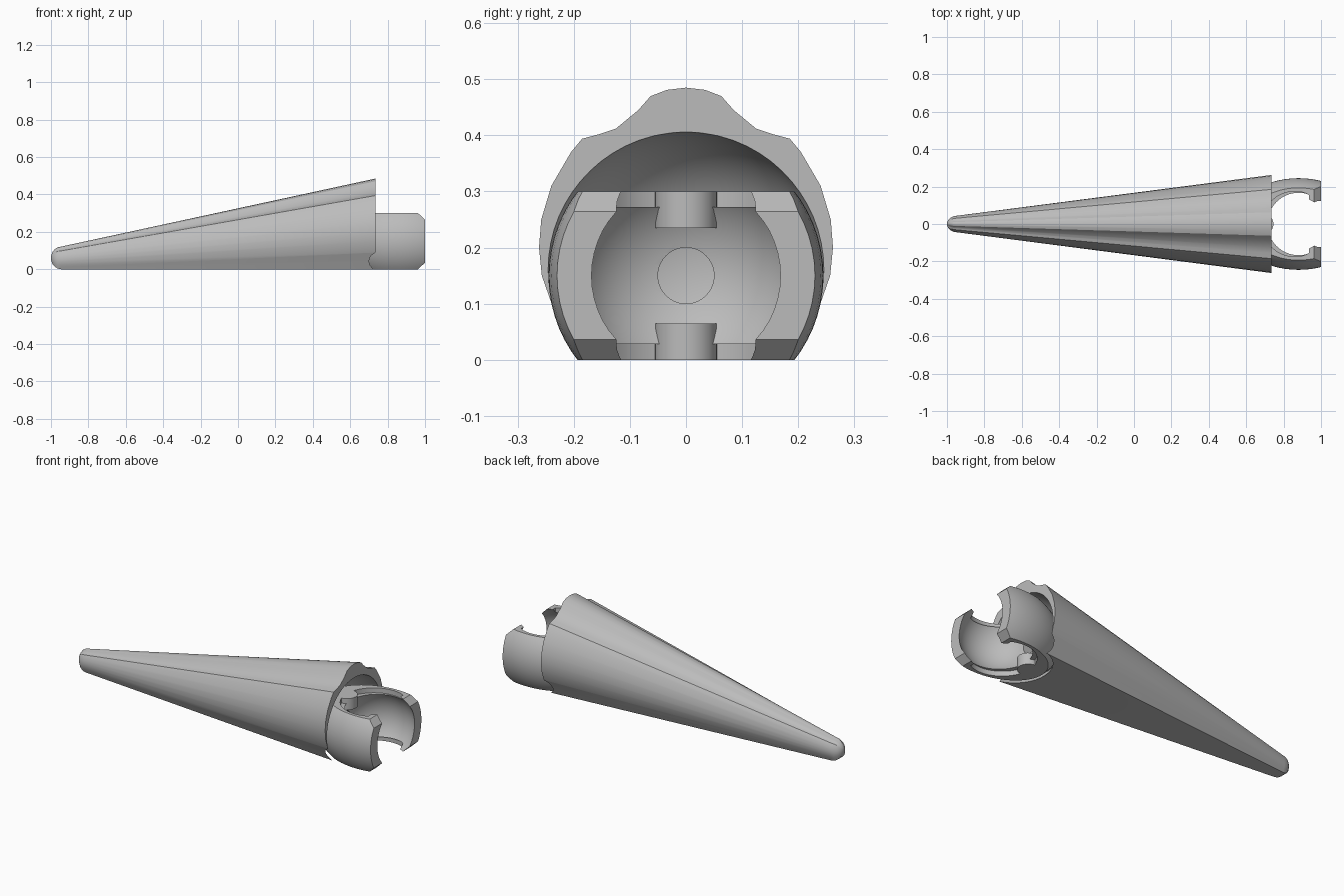
import bpy, bmesh, math
from mathutils import Vector

cube = bpy.data.objects.get("Cube")
if cube:
    bpy.data.objects.remove(cube, do_unlink=True)

grey = bpy.data.materials.new("light grey")
grey.use_nodes = True
grey.diffuse_color = (0.5, 0.5, 0.5, 1)
grey.node_tree.nodes["Principled BSDF"].inputs["Base Color"].default_value = (0.5, 0.5, 0.5, 1)


def make(name, bm):
    bmesh.ops.recalc_face_normals(bm, faces=bm.faces)
    mesh = bpy.data.meshes.new(name)
    bm.to_mesh(mesh)
    bm.free()
    mesh.materials.append(grey)
    obj = bpy.data.objects.new(name, mesh)
    bpy.context.collection.objects.link(obj)
    return obj


def ball(name, centre, radii, segments=64):
    bm = bmesh.new()
    bmesh.ops.create_uvsphere(bm, u_segments=segments, v_segments=segments // 2, radius=1)
    bmesh.ops.scale(bm, vec=radii, verts=bm.verts)
    bmesh.ops.translate(bm, vec=centre, verts=bm.verts)
    return make(name, bm)


def extrude(name, points, axis, start, end):
    """Prism: points lie in the plane across the axis, in (x, z) for y or (x, y) for z, (y, z) for x."""
    bm = bmesh.new()
    loops = []
    for depth in (start, end):
        loop = []
        for a, b in points:
            co = [a, b]
            co.insert(axis, depth)
            loop.append(bm.verts.new(co))
        loops.append(loop)
    n = len(points)
    for i in range(n):
        j = (i + 1) % n
        bm.faces.new((loops[0][i], loops[0][j], loops[1][j], loops[1][i]))
    for loop in loops:
        bm.faces.new(loop)
    return make(name, bm)


def circle(a, b, radius, n=40):
    return [(a + radius * math.cos(i * math.tau / n), b + radius * math.sin(i * math.tau / n))
            for i in range(n)]


def boolean(obj, other, operation):
    mod = obj.modifiers.new(operation.lower(), 'BOOLEAN')
    mod.operation = operation
    mod.solver = 'EXACT'
    mod.object = other
    bpy.context.view_layer.objects.active = obj
    bpy.ops.object.modifier_apply(modifier=mod.name)
    bpy.data.objects.remove(other, do_unlink=True)


def smooth(obj, angle):
    bpy.ops.object.select_all(action='DESELECT')
    obj.select_set(True)
    bpy.context.view_layer.objects.active = obj
    bpy.ops.object.shade_smooth_by_angle(angle=math.radians(angle))


# Tapered body: ridged, flat-bottomed section lofted to a rounded tip
half = [(0, .485), (.034, .481), (.063, .47), (.085, .445), (.125, .412), (.155, .402),
        (.185, .394), (.205, .37), (.24, .31), (.258, .25), (.262, .2), (.257, .15),
        (.236, .09), (.21, .045), (.185, 0)]
section = half + [(-y, z) for y, z in reversed(half[1:])]
BACK, TIP, ROUND = .735, -1.0, .055
bm = bmesh.new()
rings = []
stations = [(BACK, 1)] + [(TIP + ROUND * (1 - math.sin(a)), math.cos(a))
                          for a in (math.radians(d) for d in (0, 20, 40, 58, 74, 85))]
for x, shrink in stations:
    t = (BACK - max(x, TIP + ROUND)) / (BACK - TIP - ROUND)
    sy, sz = 1 + t * (.17 - 1), 1 + t * (.25 - 1)
    mid = .24 * sz
    rings.append([bm.verts.new((x, y * sy * shrink, mid + (z * sz - mid) * shrink))
                  for y, z in section])
n = len(section)
for a, b in zip(rings, rings[1:]):
    for i in range(n):
        j = (i + 1) % n
        bm.faces.new((a[i], a[j], b[j], b[i]))
bm.faces.new(rings[0])
bm.faces.new(rings[-1])
body = make("tapered_body", bm)
boolean(body, ball("cavity_cutter", (.78, 0, .16), (.25, .25, .25)), 'DIFFERENCE')

# Socket clip: rounded shell trimmed flat with chamfered jaw ends
CX, CZ = .88, .15
clip = ball("socket_clip", (CX, 0, CZ), (.35, .245, .245))
outline = [(.5, 0), (.963, 0), (1, .036), (1, .264), (.963, .3), (.5, .3)]
boolean(clip, extrude("trim", outline, 1, -.4, .4), 'INTERSECT')

# Neck joining the clip to the body
boolean(clip, extrude("neck", circle(0, CZ, .11), 0, .47, .64), 'UNION')

# Ball seat, shaft hole and stepped rims
boolean(clip, ball("seat_cutter", (CX, 0, CZ), (.207, .207, .207)), 'DIFFERENCE')
boolean(clip, extrude("hole_cutter", circle(0, CZ, .05), 0, .5, .8), 'DIFFERENCE')
rim = [(min(x, .935), y) for x, y in circle(.86, 0, .175)]
for low, high in ((.272, .4), (-.1, .028)):
    boolean(clip, extrude("rim_cutter", rim, 2, low, high), 'DIFFERENCE')

# Rounded stops at the back of the seat
stops = []
for label, low, high in (("upper", .235, .3), ("lower", 0, .065)):
    stop = extrude(label + "_stop", circle(.69, 0, .056, 24), 2, low, high)
    stops.append(stop)

smooth(body, 25)
for part in [clip] + stops:
    smooth(part, 30)
